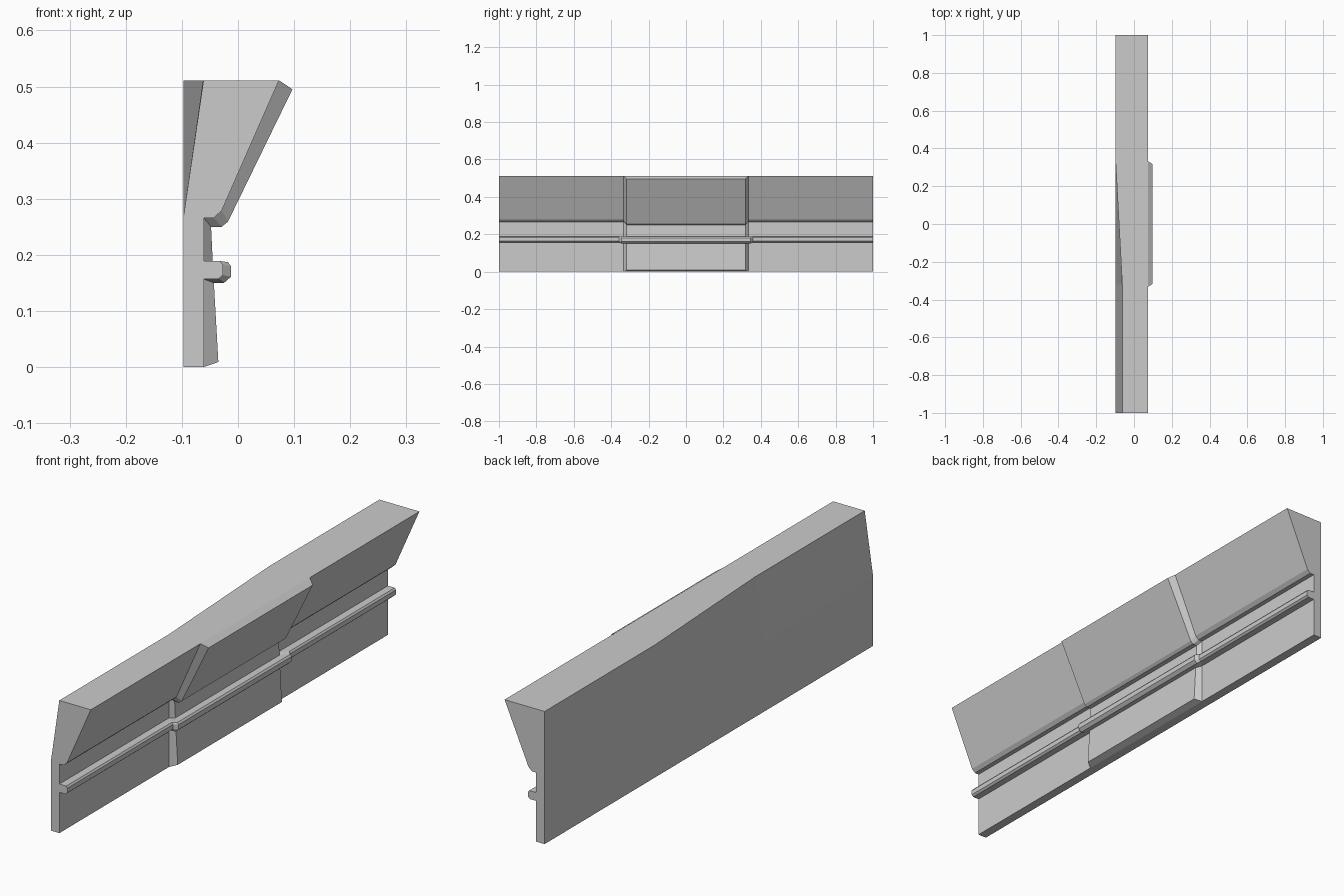
import bpy, bmesh

if "Cube" in bpy.data.objects:
    bpy.data.objects.remove(bpy.data.objects["Cube"])

# Moulding profile (x, z) from bottom to top: plain wall and raised centre bay
plain = [(-.061, 0), (-.061, 0), (-.061, .157), (-.035, .157), (-.027, .164),
         (-.027, .182), (-.032, .189), (-.061, .189), (-.061, .266),
         (-.043, .266), (-.029, .279), (.073, .511), (.073, .511)]
raised = [(-.061, 0), (-.035, .009), (-.043, .15), (-.025, .15), (-.0125, .161),
          (-.0125, .18), (-.018, .187), (-.045, .187), (-.048, .25),
          (-.029, .25), (-.018, .259), (.097, .495), (.073, .511)]
BACK = -.0975
RAIL = range(3, 7)  # rail points return slightly wider than the panels


def section(bm, y, profile, rail_y=None, ends_y=None):
    """One closed ring of vertices: front moulding plus the back edge."""
    ring = []
    for i, (x, z) in enumerate(profile):
        py = y
        if rail_y is not None and i in RAIL:
            py = rail_y
        if ends_y is not None and i in (0, len(profile) - 1):
            py = ends_y
        ring.append(bm.verts.new((x, py, z)))
    # back of the wall leans inwards on the -y half, upright on the +y half
    t = min(1, max(0, (y + .333) / .666))
    top_x = -.0615 + t * (BACK + .0615)
    for x, z in ((top_x, .511), (BACK, .266), (BACK, 0)):
        ring.append(bm.verts.new((x, y, z)))
    return ring


bm = bmesh.new()
rings = [section(bm, -1, plain),
         section(bm, -.333, plain, -.357),
         section(bm, -.317, raised, -.345),
         section(bm, .317, raised, .345),
         section(bm, .333, plain, .357),
         section(bm, 1, plain)]

# Skin between the sections and close both ends
n = len(rings[0])
for a, b in zip(rings, rings[1:]):
    for i in range(n):
        j = (i + 1) % n
        bm.faces.new((a[i], a[j], b[j], b[i]))
bm.faces.new(rings[0])
bm.faces.new(rings[-1])
bmesh.ops.remove_doubles(bm, verts=bm.verts, dist=1e-5)
bmesh.ops.recalc_face_normals(bm, faces=bm.faces)

mesh = bpy.data.meshes.new("parapet_wall")
bm.to_mesh(mesh)
bm.free()
wall = bpy.data.objects.new("parapet_wall", mesh)
bpy.context.collection.objects.link(wall)
